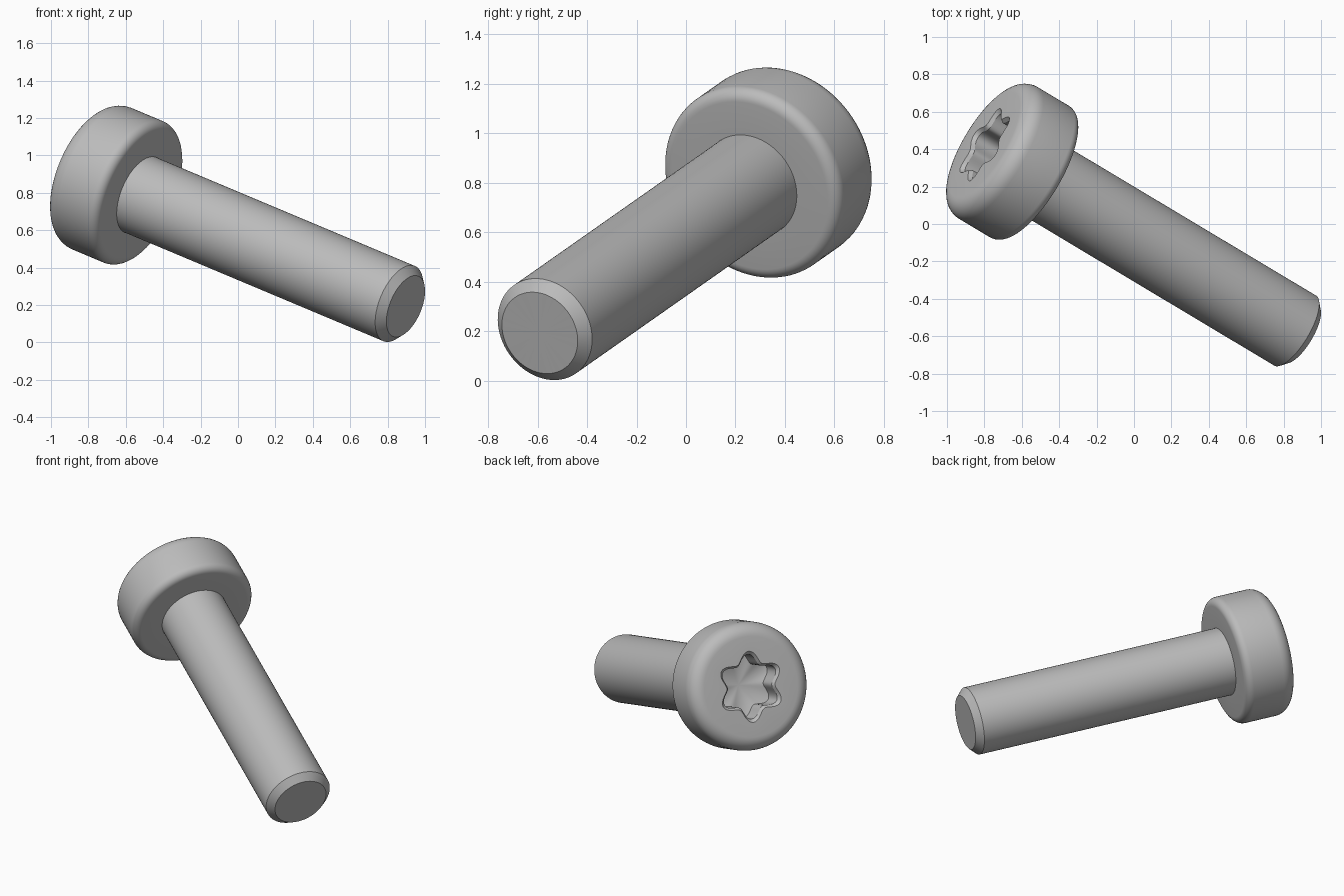
import bpy, bmesh
from math import sin, cos, pi, radians
from mathutils import Vector, Matrix

if "Cube" in bpy.data.objects:
    bpy.data.objects.remove(bpy.data.objects["Cube"])

SEG = 96
HEAD_R, HEAD_H, SHAFT_R, SHAFT_L = 0.41, 0.345, 0.218, 1.755
TOP_FILLET, UNDER_FILLET, CHAMFER = 0.09, 0.05, 0.043

# one plain metal colour
steel = bpy.data.materials.new("steel grey")
steel.use_nodes = True
grey = (0.5, 0.5, 0.5, 1)
steel.diffuse_color = grey
steel.node_tree.nodes["Principled BSDF"].inputs["Base Color"].default_value = grey

# screw axis, pointing out through the head; origin under the head
axis = Vector((-0.807, 0.483, 0.339)).normalized()
up = (Vector((0, 0, 1)) - axis * axis.z).normalized()
side = axis.cross(up)
frame = Matrix((up, side, axis)).transposed().to_4x4()
placement = Matrix.Translation((-0.52, 0.257, 0.788)) @ frame @ Matrix.Rotation(radians(-5), 4, "Z")


def lobed(scale):
    """Six-lobed outline as a radius function."""
    return lambda t: scale * (0.178 + 0.028 * cos(6 * t))


def fillet(radius, height, size, start):
    """Quarter-round points from angle start, rising a quarter turn."""
    return [(radius - size + size * cos(start + i * pi / 16),
             height + size * sin(start + i * pi / 16)) for i in range(9)]


def stack(name, rings):
    """Skin rings of (radius or outline, height); radius 0 closes to a point."""
    bm = bmesh.new()
    loops = []
    for outline, z in rings:
        if outline == 0:
            loops.append([bm.verts.new((0, 0, z))] * SEG)
            continue
        loop = []
        for i in range(SEG):
            t = 2 * pi * i / SEG
            r = outline(t) if callable(outline) else outline
            loop.append(bm.verts.new((r * cos(t), r * sin(t), z)))
        loops.append(loop)
    for low, high in zip(loops, loops[1:]):
        for i in range(SEG):
            j = (i + 1) % SEG
            corners = dict.fromkeys((low[i], low[j], high[j], high[i]))
            bm.faces.new(list(corners))
    bmesh.ops.recalc_face_normals(bm, faces=bm.faces)
    mesh = bpy.data.meshes.new(name)
    bm.to_mesh(mesh)
    bm.free()
    mesh.materials.append(steel)
    mesh.transform(placement)
    obj = bpy.data.objects.new(name, mesh)
    bpy.context.collection.objects.link(obj)
    bpy.ops.object.select_all(action="DESELECT")
    obj.select_set(True)
    bpy.context.view_layer.objects.active = obj
    bpy.ops.object.shade_smooth_by_angle(angle=radians(30))
    return obj


# head: rounded rims, then the lobed drive recess with a conical floor
stack("head",
      [(0, 0), (SHAFT_R, 0)]
      + fillet(HEAD_R, UNDER_FILLET, UNDER_FILLET, -pi / 2)
      + fillet(HEAD_R, HEAD_H - TOP_FILLET, TOP_FILLET, 0)
      + [(lobed(1.1), HEAD_H),
         (lobed(1.0), HEAD_H - 0.02),
         (lobed(1.0), HEAD_H - 0.16),
         (0, HEAD_H - 0.21)])

# shaft: plain cylinder with a chamfered tip
stack("shaft",
      [(0, -SHAFT_L), (SHAFT_R - CHAMFER, -SHAFT_L),
       (SHAFT_R, -SHAFT_L + CHAMFER), (SHAFT_R, 0), (0, 0)])
